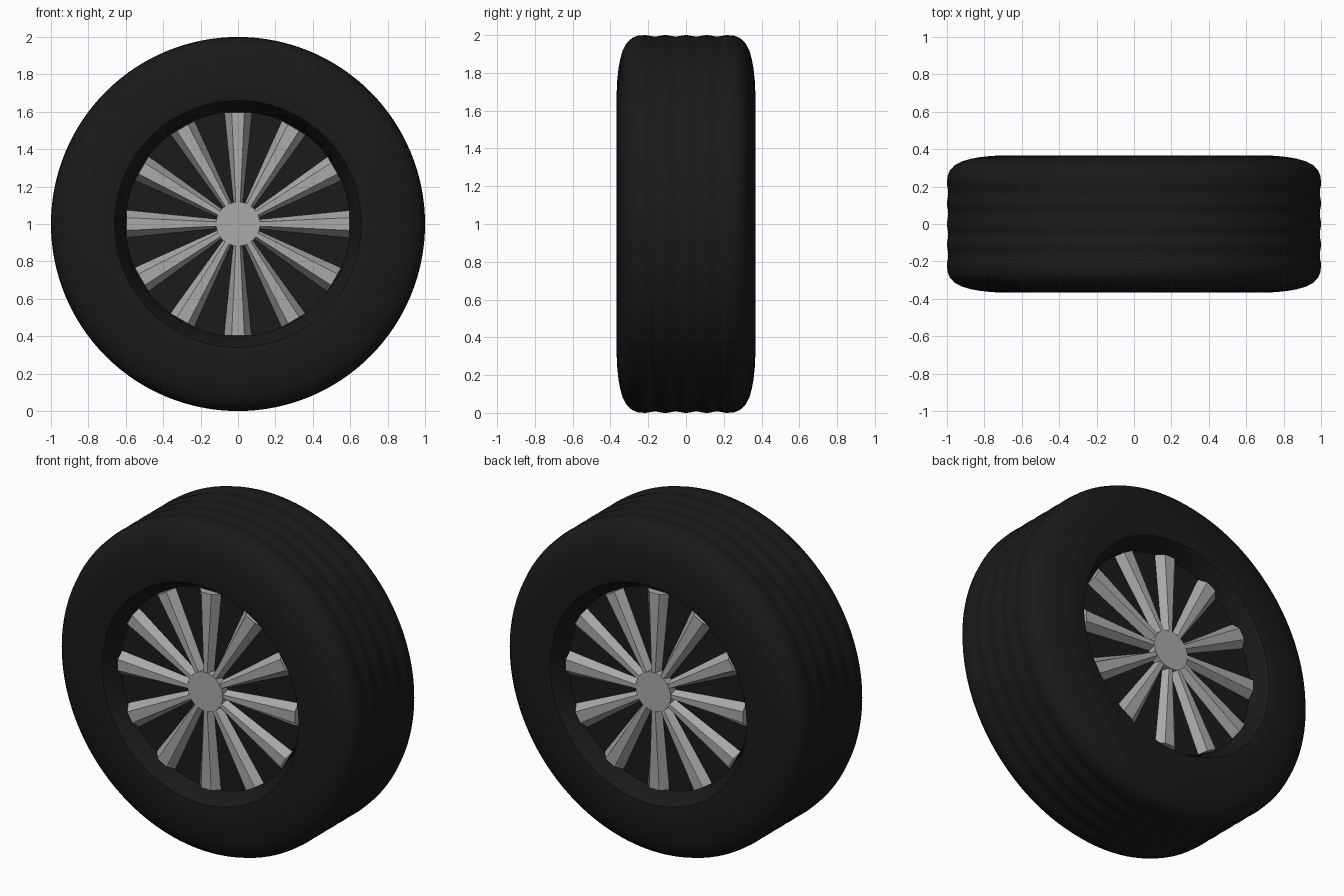
import bpy, bmesh, math
from mathutils import Matrix

cube = bpy.data.objects.get("Cube")
if cube:
    bpy.data.objects.remove(cube, do_unlink=True)

CENTRE = Matrix.Translation((0, 0, 1))
SPOKES = 12
PLATE = 0.265   # depth of the plate behind the spokes
HUB = 0.315     # depth of the hub face


def material(name, colour):
    mat = bpy.data.materials.new(name)
    mat.use_nodes = True
    rgba = (*colour, 1)
    mat.diffuse_color = rgba
    mat.node_tree.nodes["Principled BSDF"].inputs["Base Color"].default_value = rgba
    return mat


rubber = material("black rubber", (0.0105, 0.0105, 0.0105))
metal = material("grey metal", (0.41, 0.40, 0.39))


def finish(bm, name, mat, smooth=False):
    bmesh.ops.remove_doubles(bm, verts=bm.verts, dist=1e-5)
    bmesh.ops.recalc_face_normals(bm, faces=bm.faces)
    mesh = bpy.data.meshes.new(name)
    bm.to_mesh(mesh)
    bm.free()
    mesh.materials.append(mat)
    obj = bpy.data.objects.new(name, mesh)
    obj.matrix_world = CENTRE
    bpy.context.collection.objects.link(obj)
    if smooth:
        bpy.ops.object.select_all(action='DESELECT')
        obj.select_set(True)
        bpy.context.view_layer.objects.active = obj
        bpy.ops.object.shade_smooth_by_angle(angle=math.radians(35))
    return obj


def lathe(name, profile, mat, steps, closed=False):
    """Spin (radius, y) points around the axle."""
    bm = bmesh.new()
    verts = [bm.verts.new((r, y, 0)) for r, y in profile]
    pairs = list(zip(verts, verts[1:]))
    if closed:
        pairs.append((verts[-1], verts[0]))
    edges = [bm.edges.new(p) for p in pairs]
    bmesh.ops.spin(bm, geom=verts + edges, cent=(0, 0, 0), axis=(0, 1, 0),
                   angle=math.tau, steps=steps, use_merge=True)
    return finish(bm, name, mat, smooth=True)


# Tyre: full shoulders and a tread with four shallow grooves
side = [(0.595, PLATE - 0.01), (0.66, 0.362), (0.70, 0.367), (0.76, 0.364),
        (0.82, 0.358), (0.87, 0.349), (0.92, 0.335), (0.96, 0.313),
        (0.985, 0.285), (0.997, 0.255)]
tread = []
for i in range(41):
    y = 0.22 - 0.44 * i / 40
    groove = 0.5 - 0.5 * math.cos(math.tau * y / 0.11)
    tread.append((1 - 0.007 * groove, y))
profile = side + tread + [(r, -y) for r, y in reversed(side)]
lathe("tyre", profile, rubber, 128, closed=True)

# Dark plate behind the spokes
lathe("backing_plate", [(0, PLATE), (0.602, PLATE), (0.602, -PLATE), (0, -PLATE)], rubber, 96)

# Hub through the middle
lathe("hub", [(0, HUB), (0.118, HUB), (0.118, -HUB), (0, -HUB)], metal, 48)


# Tapered spokes with bevelled sides, repeated around both faces
def add_spoke(bm, turn, face):
    rings = []
    for radius, foot, top, height in ((0.08, 0.023, 0.010, HUB - 0.002),
                                      (0.595, 0.075, 0.034, HUB - 0.01)):
        base = PLATE - 0.003
        section = ((-foot, base), (-top, height), (top, height), (foot, base))
        rings.append([bm.verts.new(turn @ Matrix.Translation((x, face * y, radius)).to_translation())
                      for x, y in section])
    inner, outer = rings
    for i in range(4):
        j = (i + 1) % 4
        bm.faces.new((inner[i], inner[j], outer[j], outer[i]))
    bm.faces.new(inner)
    bm.faces.new(outer)


for name, face in (("front_spokes", -1), ("back_spokes", 1)):
    bm = bmesh.new()
    for n in range(SPOKES):
        add_spoke(bm, Matrix.Rotation(math.tau * n / SPOKES, 3, 'Y'), face)
    finish(bm, name, metal)
